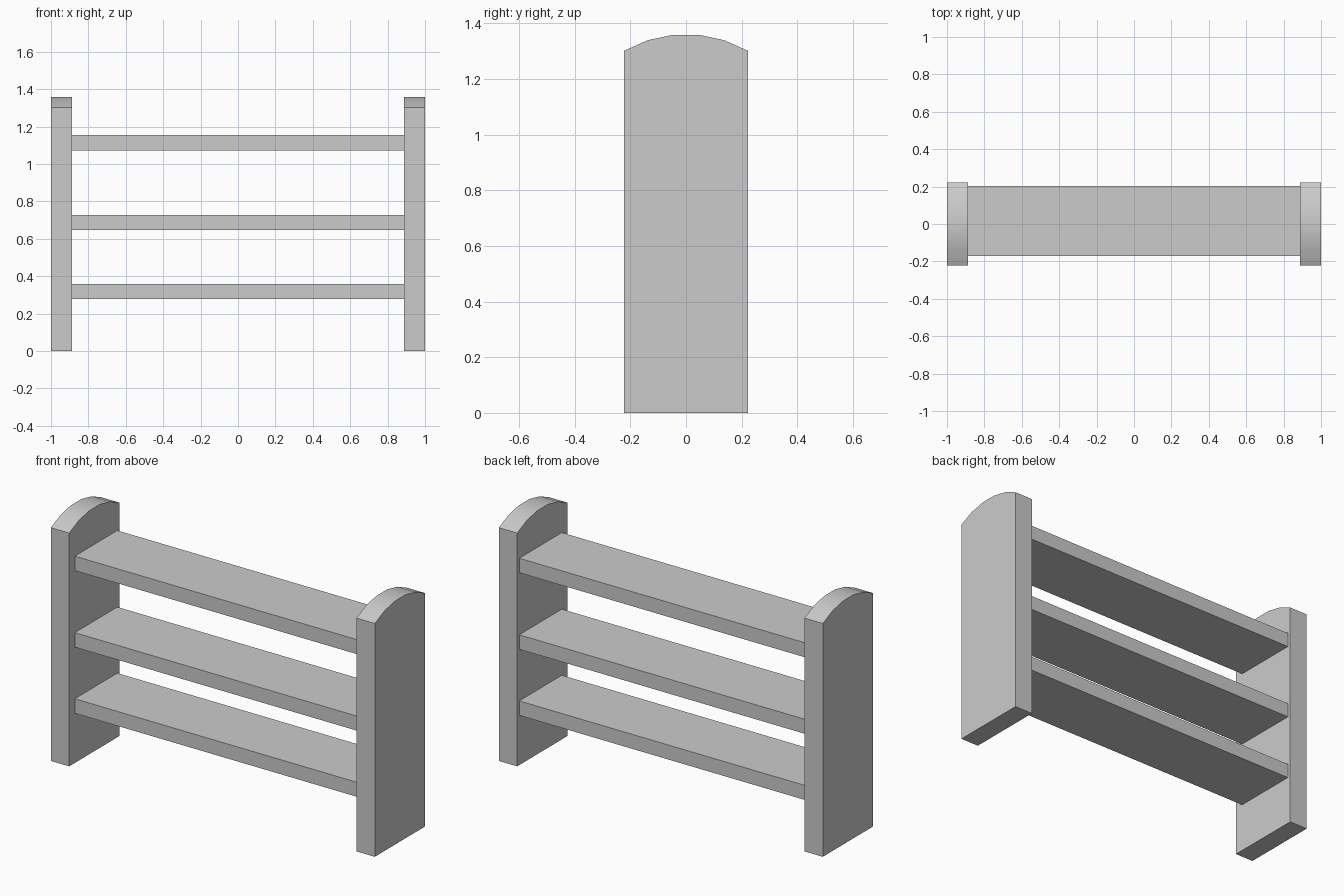
import bpy, bmesh, math

if "Cube" in bpy.data.objects:
    bpy.data.objects.remove(bpy.data.objects["Cube"])

HALF_DEPTH = 0.222
PANEL_INNER = 0.887
SHOULDER_Z = 1.302
ARC_SEGMENTS = 5


def make_object(name, bm):
    bmesh.ops.recalc_face_normals(bm, faces=bm.faces)
    mesh = bpy.data.meshes.new(name)
    bm.to_mesh(mesh)
    bm.free()
    obj = bpy.data.objects.new(name, mesh)
    bpy.context.collection.objects.link(obj)
    return obj


def extrude_profile(name, profile, x0, x1):
    """Extrude a closed (y, z) profile along x."""
    bm = bmesh.new()
    face = bm.faces.new([bm.verts.new((x0, y, z)) for y, z in profile])
    new = bmesh.ops.extrude_face_region(bm, geom=[face], use_keep_orig=True)["geom"]
    verts = [v for v in new if isinstance(v, bmesh.types.BMVert)]
    bmesh.ops.translate(bm, vec=(x1 - x0, 0, 0), verts=verts)
    return make_object(name, bm)


# Side panels with a shallow arched top (60 degree arc)
radius = HALF_DEPTH / math.sin(math.radians(30))
centre_z = SHOULDER_Z - radius * math.cos(math.radians(30))
panel_profile = [(-HALF_DEPTH, 0), (HALF_DEPTH, 0)]
for i in range(ARC_SEGMENTS + 1):
    a = math.radians(30 - 60 * i / ARC_SEGMENTS)
    panel_profile.append((radius * math.sin(a), centre_z + radius * math.cos(a)))

for name, x0, x1 in (("left_side_panel", -1, -PANEL_INNER),
                     ("right_side_panel", PANEL_INNER, 1)):
    panel = extrude_profile(name, panel_profile, x0, x1)
    bpy.ops.object.select_all(action='DESELECT')
    panel.select_set(True)
    bpy.context.view_layer.objects.active = panel
    bpy.ops.object.shade_smooth_by_angle(angle=math.radians(30))

# Three shelves, set slightly towards the back
for name, z in (("bottom_shelf", 0.277), ("middle_shelf", 0.646), ("top_shelf", 1.073)):
    y0, y1, top = -0.172, 0.203, z + 0.081
    extrude_profile(name, [(y0, z), (y1, z), (y1, top), (y0, top)],
                    -PANEL_INNER, PANEL_INNER)
